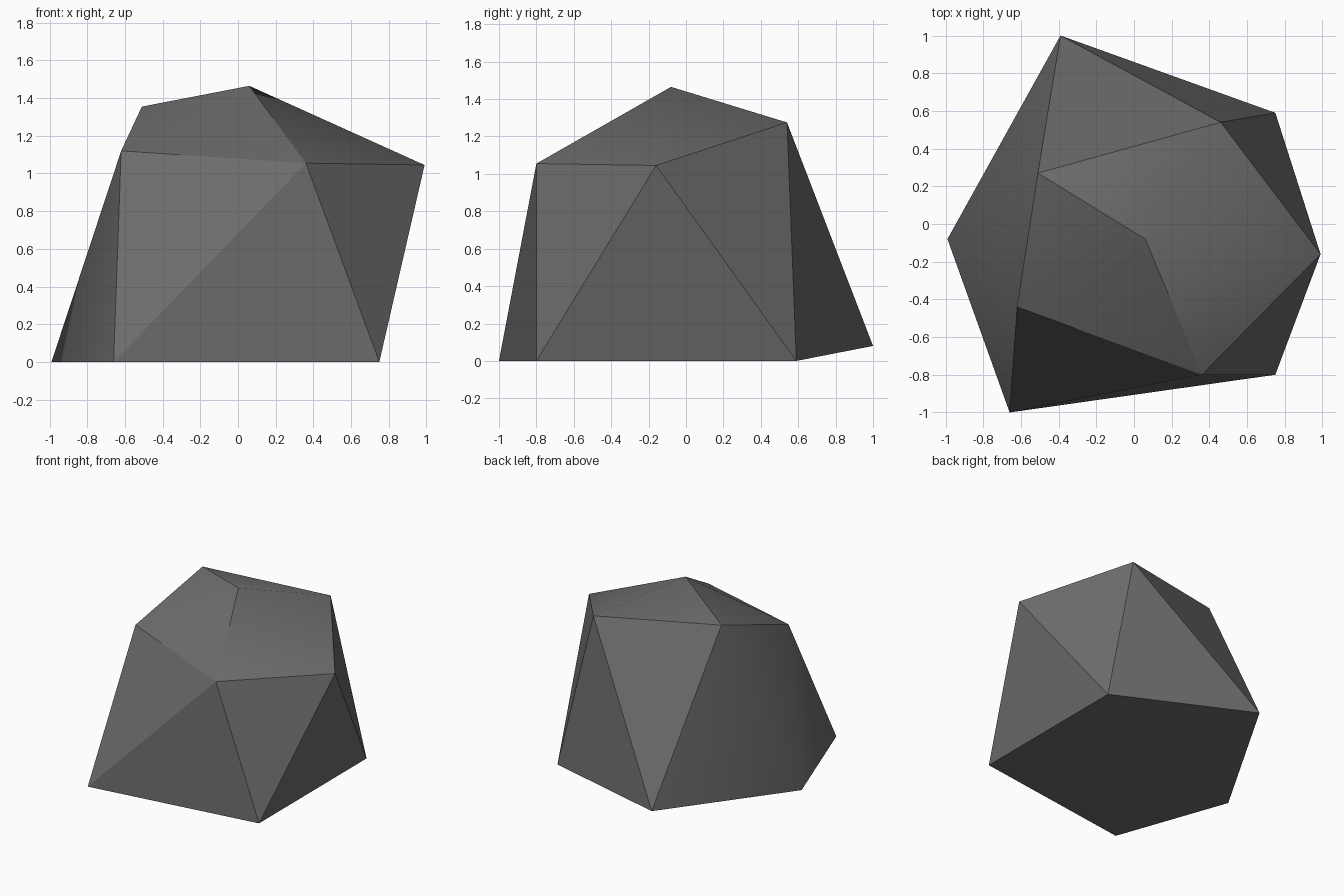
import bpy
import bmesh
import math

if "Cube" in bpy.data.objects:
    bpy.data.objects.remove(bpy.data.objects["Cube"])

# Corner points of the faceted boulder: footprint, shoulder ring, crown
footprint = [(-0.99, -0.08, 0.0), (-0.66, -1.0, 0.0), (0.75, -0.80, 0.0),
             (0.75, 0.59, 0.0), (-0.39, 1.0, 0.08)]
shoulder = [(-0.62, -0.44, 1.12), (0.36, -0.80, 1.055),
            (0.99, -0.16, 1.045), (0.46, 0.54, 1.275)]
crown = [(-0.51, 0.27, 1.355), (0.06, -0.08, 1.465)]

# Wrap the points in a convex hull
bm = bmesh.new()
for p in footprint + shoulder + crown:
    bm.verts.new(p)
bmesh.ops.convex_hull(bm, input=bm.verts[:])
bmesh.ops.recalc_face_normals(bm, faces=bm.faces[:])
mesh = bpy.data.meshes.new("boulder")
bm.to_mesh(mesh)
bm.free()

# Plain dark grey stone
stone = bpy.data.materials.new("dark grey stone")
stone.diffuse_color = (0.15, 0.15, 0.15, 1.0)
stone.use_nodes = True
stone.node_tree.nodes["Principled BSDF"].inputs["Base Color"].default_value = stone.diffuse_color
mesh.materials.append(stone)

boulder = bpy.data.objects.new("boulder", mesh)
bpy.context.collection.objects.link(boulder)

# Soften only the shallow edges
bpy.context.view_layer.objects.active = boulder
boulder.select_set(True)
bpy.ops.object.shade_smooth_by_angle(angle=math.radians(30))
